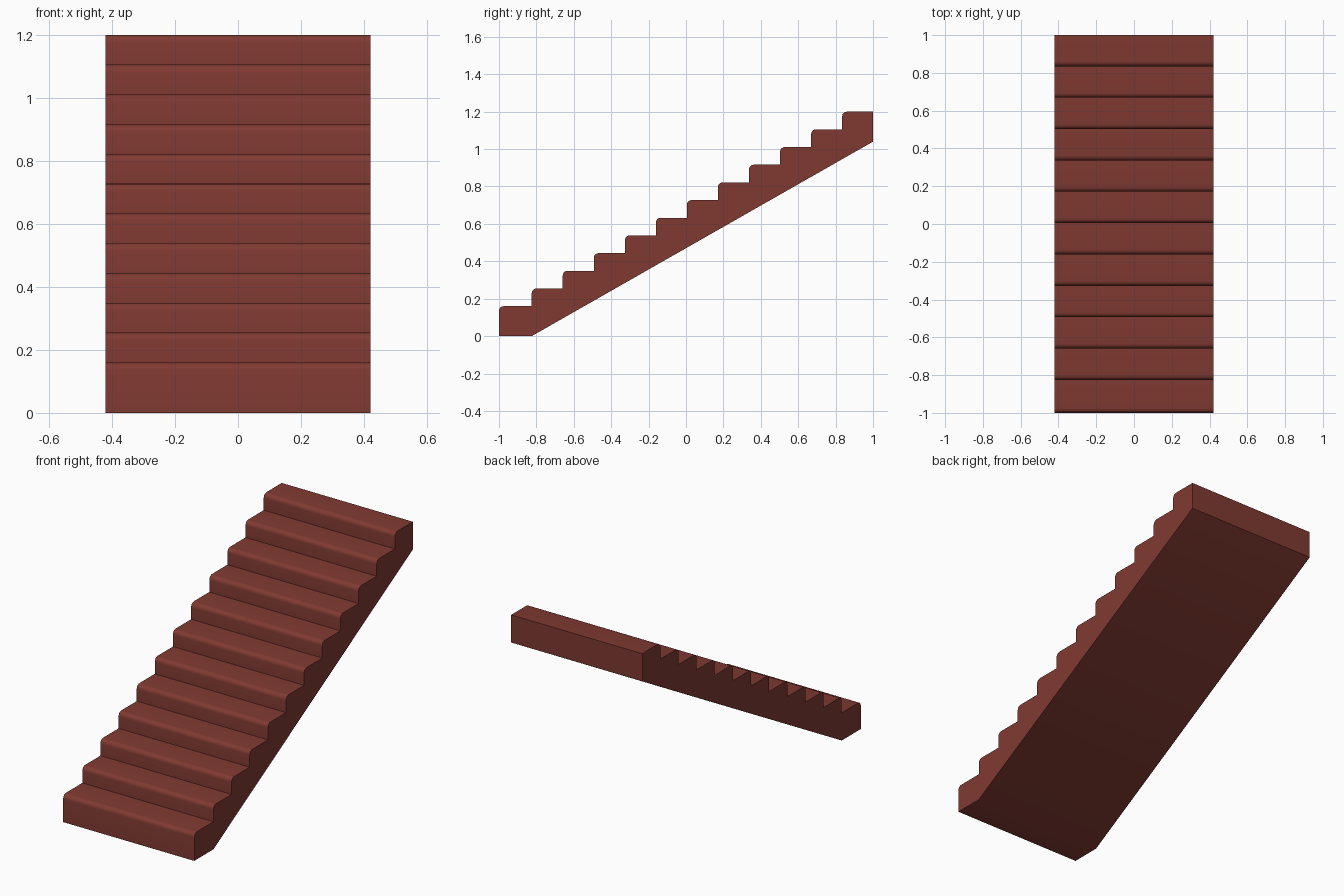
import bpy
import bmesh
from math import sin, cos, pi, radians

cube = bpy.data.objects.get("Cube")
if cube:
    bpy.data.objects.remove(cube, do_unlink=True)

STEPS = 12
HALF_WIDTH = 0.42
FIRST_TREAD, TOP = 0.16, 1.2
RISE = (TOP - FIRST_TREAD) / (STEPS - 1)
SECOND_FRONT, RUN = -0.825, 0.166
NOSE, SEGMENTS = 0.025, 5

# Reddish brown material
mat = bpy.data.materials.new("reddish_brown")
mat.use_nodes = True
color = (0.215, 0.042, 0.031, 1.0)
mat.diffuse_color = color
bsdf = next(n for n in mat.node_tree.nodes if n.type == "BSDF_PRINCIPLED")
bsdf.inputs["Base Color"].default_value = color
bsdf.inputs["Roughness"].default_value = 0.7

# Side profile: riser, rounded nosing and tread for each step
profile = []
for i in range(STEPS):
    front = -1.0 if i == 0 else SECOND_FRONT + RUN * (i - 1)
    base = 0.0 if i == 0 else FIRST_TREAD + RISE * (i - 1)
    tread = FIRST_TREAD + RISE * i
    profile.append((front, base))
    for k in range(SEGMENTS + 1):
        a = pi / 2 * k / SEGMENTS
        profile.append((front + NOSE * (1 - cos(a)), tread - NOSE * (1 - sin(a))))

# Back edge and sloping underside
profile += [(1.0, TOP), (1.0, 1.04), (SECOND_FRONT, 0.0)]

# Extrude the profile across the width
bm = bmesh.new()
side = bm.faces.new([bm.verts.new((-HALF_WIDTH, y, z)) for y, z in profile])
ext = bmesh.ops.extrude_face_region(bm, geom=[side], use_keep_orig=True)
moved = [g for g in ext["geom"] if isinstance(g, bmesh.types.BMVert)]
bmesh.ops.translate(bm, verts=moved, vec=(2 * HALF_WIDTH, 0, 0))
bmesh.ops.recalc_face_normals(bm, faces=bm.faces[:])

mesh = bpy.data.meshes.new("staircase")
bm.to_mesh(mesh)
bm.free()
mesh.materials.append(mat)
stairs = bpy.data.objects.new("staircase", mesh)
bpy.context.collection.objects.link(stairs)

# Smooth nosings, sharp corners
bpy.ops.object.select_all(action="DESELECT")
stairs.select_set(True)
bpy.context.view_layer.objects.active = stairs
bpy.ops.object.shade_smooth_by_angle(angle=radians(35))
